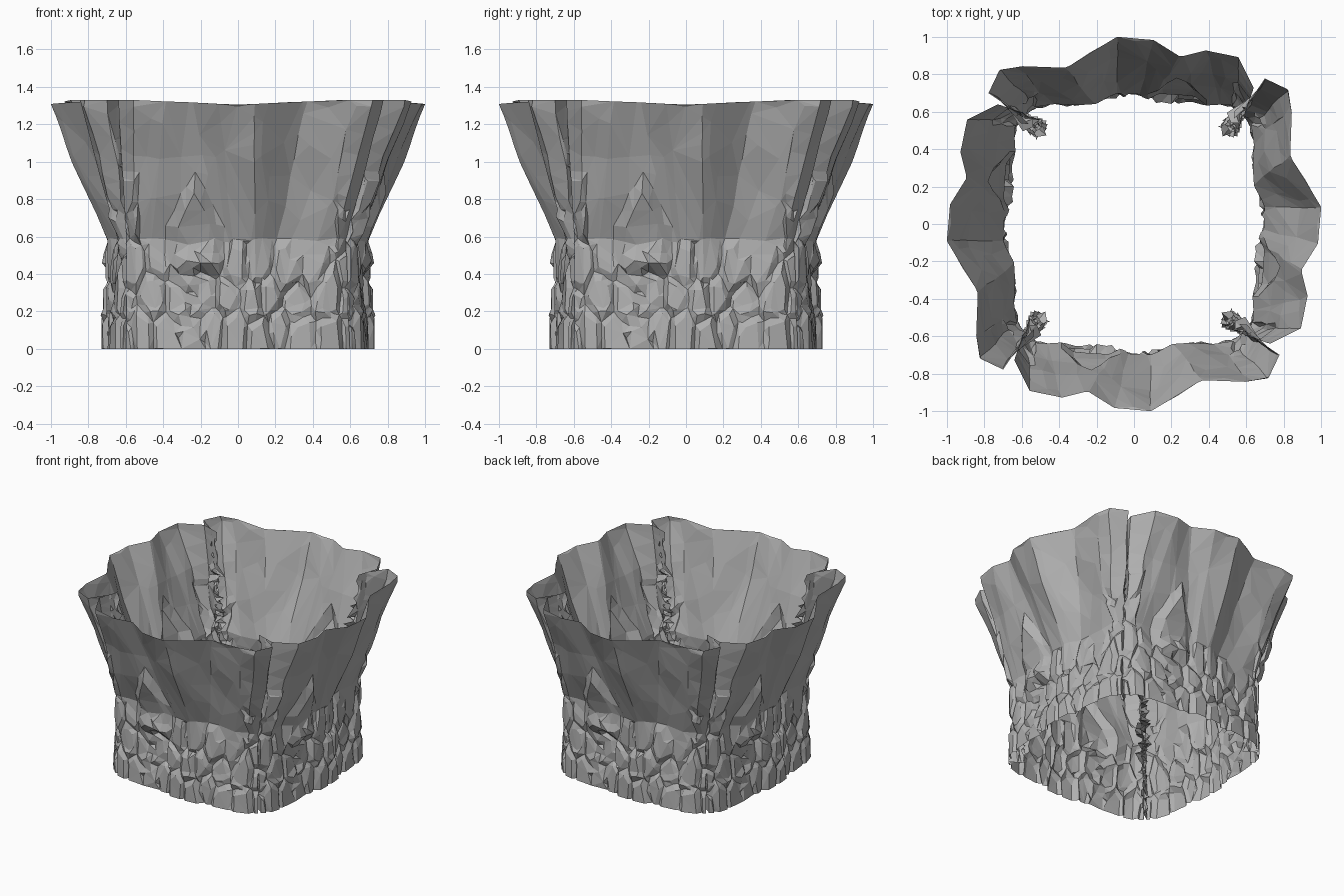
import bpy, bmesh, math, random
from mathutils import Vector, noise

cube = bpy.data.objects.get("Cube")
if cube:
    bpy.data.objects.remove(cube)
rng = random.Random(7)

# Plan outlines of one cliff panel: x along the wall, distance outward.
# Buttresses are broad on the rim and narrow toward the waist.
RIM = [(-.60, .60), (-.64, .73), (-.56, .89), (-.40, .925), (-.26, .90), (-.24, .90), (-.10, .985),
       (.09, 1), (.23, .92), (.36, .835), (.62, .84), (.72, .82), (.78, .70), (.66, .62)]
WAIST = [(-.53, .53), (-.60, .60), (-.55, .63), (-.46, .64), (-.36, .63), (-.10, .65), (-.03, .685),
         (.09, .70), (.14, .68), (.22, .64), (.43, .64), (.52, .63), (.58, .59), (.53, .52)]
BASE = [(-.54, .53), (-.60, .58), (-.54, .64), (-.44, .67), (-.36, .68), (-.16, .69), (-.06, .69),
        (.08, .69), (.2, .68), (.32, .68), (.45, .66), (.54, .63), (.60, .59), (.53, .53)]
WAIST_Z, TOP_Z = .58, 1.32
COLS, ROWS = 98, 56


def along(outline, u):
    """Point on an outline at parameter u from 0 to 1."""
    f = u * (len(outline) - 1)
    i = min(int(f), len(outline) - 2)
    return Vector(outline[i]).lerp(Vector(outline[i + 1]), f - i)


# Boulder cells: a low course and a taller upper course of upright blocks
cells = []
for z, count in ((.08, 11), (.27, 10), (.45, 9)):
    for k in range(count):
        x = -.66 + 1.32 * (k + .5) / count + rng.uniform(-.04, .04)
        cells.append((x, z + rng.uniform(-.06, .06), rng.uniform(-.015, .02)))
# Splinters beside the seams
for side in (-1, 1):
    for x in (.54, .58, .64):
        cells.append((side * x, .7 + rng.uniform(-.1, .1), rng.uniform(-.02, .02)))


def boulder(x, z):
    """Projection of the block at this place, with a groove at its border."""
    near = sorted((math.hypot((x - c[0]) * 1.8, z - c[1]), c) for c in cells)
    gap = near[1][0] - near[0][0]
    groove = max(0, 1 - gap / .06)
    return near[0][1][2] + .008 - .025 * groove


def wedge(x, z):
    """Pointed rock filling the gully between two buttresses."""
    if not .4 < z < .95:
        return 0
    half = .16 * min(1, (.95 - z) / .3)
    edge = max(0, half - abs(x + .23))
    return min(.05, edge * .8) * min(1, (z - .4) / .06)


def surface(u, v):
    z = TOP_Z * v
    if z > WAIST_Z:
        p = along(WAIST, u).lerp(along(RIM, u), (z - WAIST_Z) / (TOP_Z - WAIST_Z))
    else:
        p = along(BASE, u).lerp(along(WAIST, u), z / WAIST_Z)
    x, out = p
    # Uneven ledge line where the boulders fade into the flare
    ledge = .52 + .1 * noise.noise(Vector((x * 7, 3, 0)))
    if -.04 < x < .27:
        ledge = .59
    if abs(x) > .53:
        ledge = .95
    out += boulder(x, z) * max(0, min(1, (ledge - z) / .05))
    # Skirt of broken stone around the foot
    if z < .21:
        out += .012
    # Broad uneven faces on the flare
    if WAIST_Z < z and v < 1:
        out += .025 * noise.noise(Vector((x * 5, z * 3, 9)))
    out += wedge(x, z)
    # Rim undulates, its seams stand slightly higher
    if v == 1:
        z = 1.305 + .025 * min(1, abs(x) / .55)
    # Jagged splinters folding inward at both ends
    if u in (0, 1):
        reach = 1 if .3 < z < 1.1 else .4
        x -= math.copysign(rng.uniform(-.03, .07) * reach, x)
        out -= rng.uniform(-.03, .08) * reach
    return Vector((x, -out, z))


def build_panel():
    bm = bmesh.new()
    grid = []
    for j in range(ROWS + 1):
        line = []
        for i in range(COLS + 1):
            ju = rng.uniform(-.3, .3) if 0 < i < COLS else 0
            jv = rng.uniform(-.3, .3) if 0 < j < ROWS else 0
            line.append(bm.verts.new(surface((i + ju) / COLS, (j + jv) / ROWS)))
        grid.append(line)
    for j in range(ROWS):
        for i in range(COLS):
            bm.faces.new((grid[j][i], grid[j][i + 1], grid[j + 1][i + 1], grid[j + 1][i]))
    mesh = bpy.data.meshes.new("cliff_panel")
    bm.to_mesh(mesh)
    bm.free()
    return mesh


# Stone colour
stone = bpy.data.materials.new("grey stone")
stone.use_nodes = True
grey = (.43, .43, .43, 1)
stone.diffuse_color = grey
stone.node_tree.nodes["Principled BSDF"].inputs["Base Color"].default_value = grey

# Four equal panels around the centre, reduced to broad flat facets
panel = build_panel()
panel.materials.append(stone)
for n, name in enumerate(("front", "left", "back", "right")):
    obj = bpy.data.objects.new(name + "_cliff", panel)
    bpy.context.collection.objects.link(obj)
    obj.rotation_euler.z = n * math.pi / 2
    facets = obj.modifiers.new("facets", "DECIMATE")
    facets.ratio = .1
